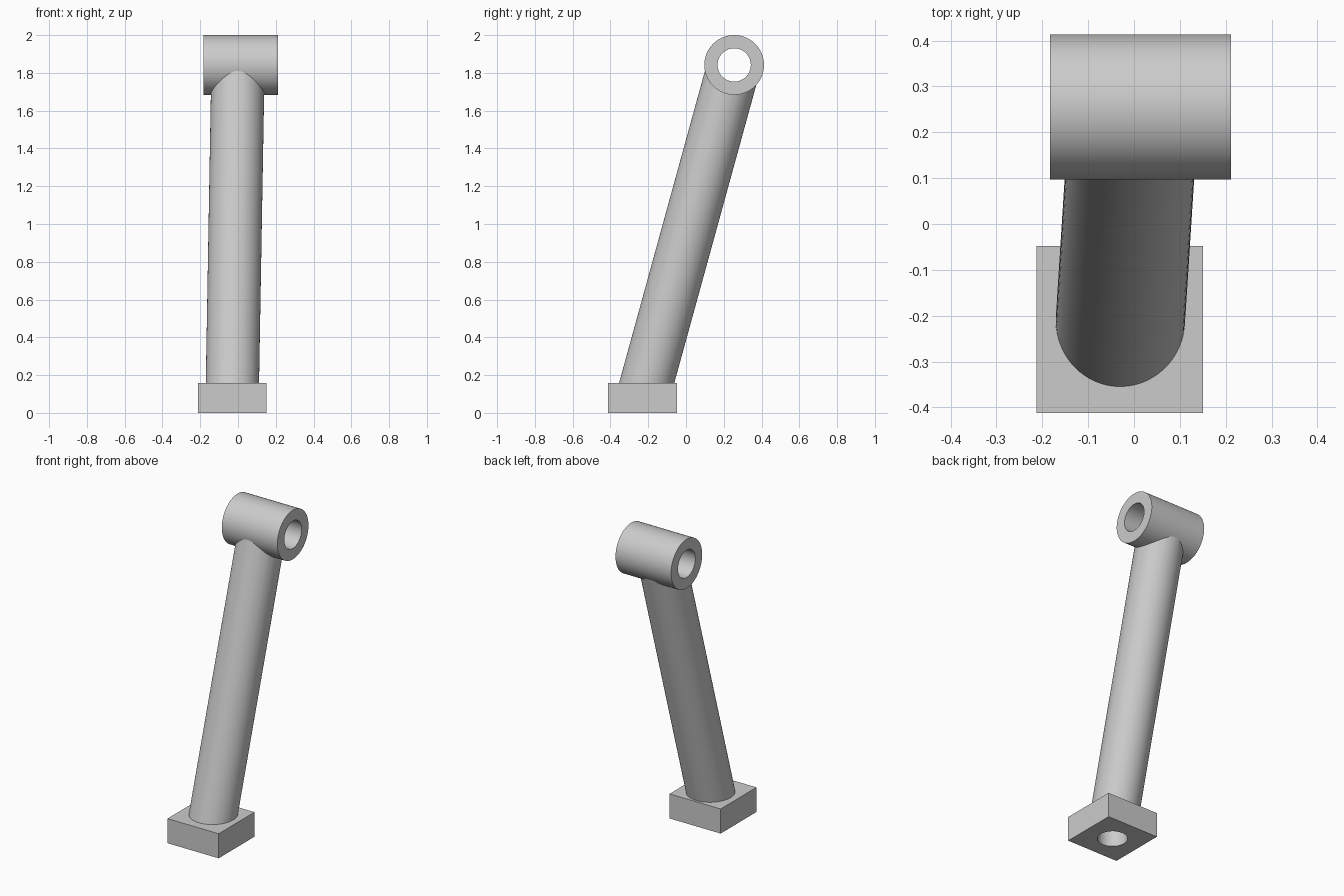
import bpy, math
from mathutils import Vector

cube = bpy.data.objects.get("Cube")
if cube:
    bpy.data.objects.remove(cube, do_unlink=True)

grey = bpy.data.materials.new("plain grey")
grey.use_nodes = True
colour = (0.6, 0.6, 0.6, 1)
grey.diffuse_color = colour
grey.node_tree.nodes["Principled BSDF"].inputs["Base Color"].default_value = colour


def rod(name, start, end, radius):
    """Cylinder between two points."""
    a, b = Vector(start), Vector(end)
    bpy.ops.mesh.primitive_cylinder_add(vertices=96, radius=radius, depth=(b - a).length,
                                        location=(a + b) / 2)
    ob = bpy.context.object
    ob.rotation_mode = 'QUATERNION'
    ob.rotation_quaternion = (b - a).to_track_quat('Z', 'Y')
    ob.name = name
    ob.data.materials.append(grey)
    return ob


def boolean(target, tool, operation):
    """Apply a boolean and discard the tool."""
    mod = target.modifiers.new(operation, 'BOOLEAN')
    mod.operation, mod.solver, mod.object = operation, 'EXACT', tool
    bpy.context.view_layer.objects.active = target
    bpy.ops.object.modifier_apply(modifier=mod.name)
    bpy.data.objects.remove(tool, do_unlink=True)


base_centre = Vector((-0.031, -0.23, 0.079))
eye_centre = Vector((0, 0.255, 1.842))

# Leaning shaft from the middle of the foot to the middle of the eye
shaft = rod("lever_arm", base_centre, eye_centre, 0.141)

# Square foot
bpy.ops.mesh.primitive_cube_add(size=1, location=base_centre)
foot = bpy.context.object
foot.scale = (0.364, 0.364, 0.158)
foot.data.materials.append(grey)
boolean(shaft, foot, 'UNION')

# Cross barrel
barrel = rod("barrel", (-0.183, 0.255, 1.842), (0.212, 0.255, 1.842), 0.158)
boolean(shaft, barrel, 'UNION')

# Bore through the barrel and blind hole under the foot
bore = rod("bore", (-0.4, 0.255, 1.842), (0.4, 0.255, 1.842), 0.088)
boolean(shaft, bore, 'DIFFERENCE')
socket = rod("socket", (-0.031, -0.23, -0.1), (-0.031, -0.23, 0.158), 0.087)
boolean(shaft, socket, 'DIFFERENCE')

# Smooth round walls, crisp edges
bpy.ops.object.select_all(action='DESELECT')
shaft.select_set(True)
bpy.context.view_layer.objects.active = shaft
bpy.ops.object.shade_smooth_by_angle(angle=math.radians(25))
